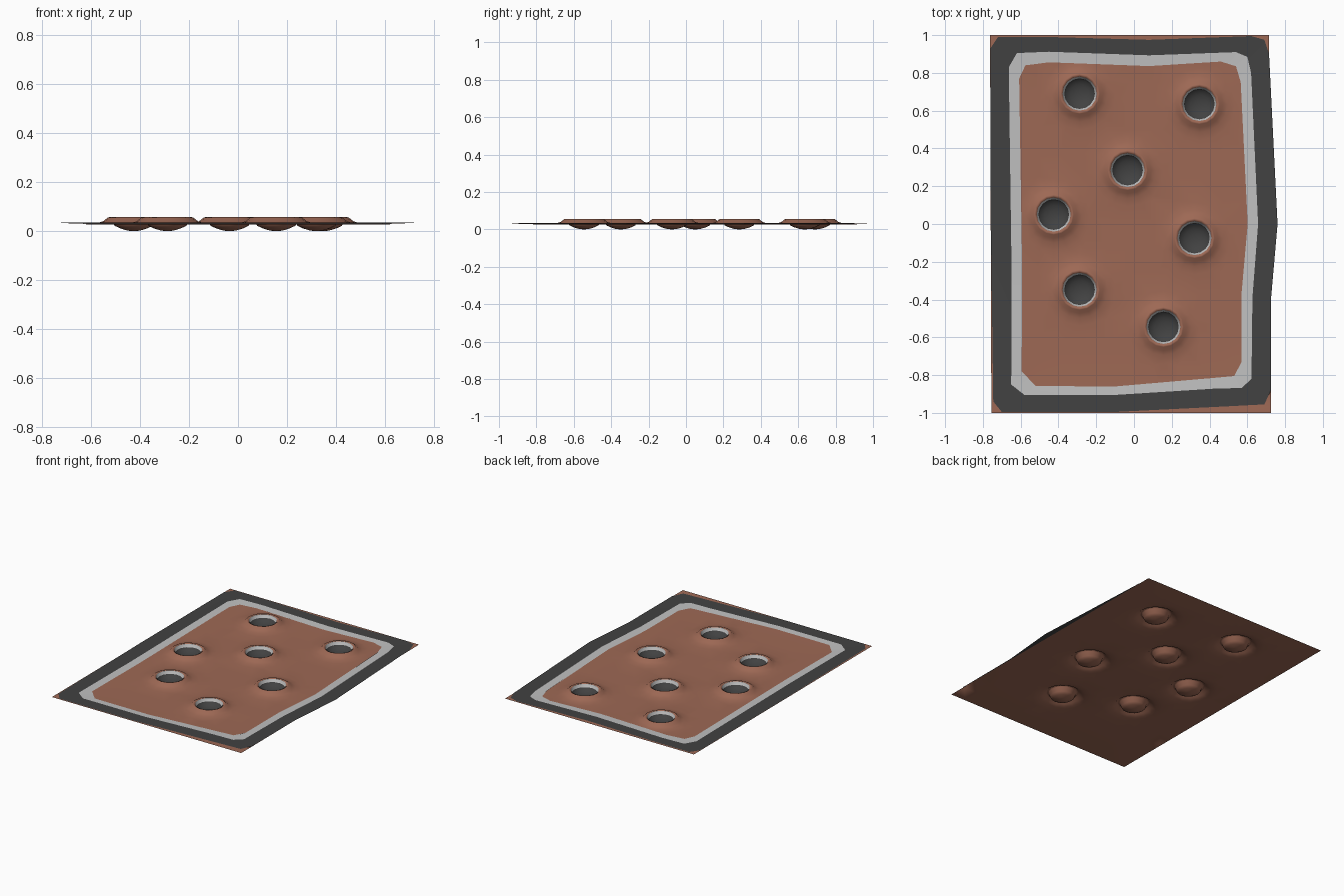
import bpy, math
from mathutils import Vector
from mathutils.geometry import delaunay_2d_cdt

if "Cube" in bpy.data.objects:
    bpy.data.objects.remove(bpy.data.objects["Cube"])

def material(name, rgb):
    m = bpy.data.materials.new(name)
    m.diffuse_color = (*rgb, 1)
    m.use_nodes = True
    m.node_tree.nodes["Principled BSDF"].inputs["Base Color"].default_value = m.diffuse_color
    return m

brown = material("clay brown", (0.34, 0.14, 0.09))
dark = material("charcoal", (0.054, 0.054, 0.054))
light = material("light grey", (0.53, 0.53, 0.53))

HOLES = [(-.288, .69), (.346, .635), (-.034, .285), (-.425, .05),
         (.32, -.075), (-.288, -.348), (.156, -.545)]
# crater section: radius, height
PROFILE = [(0, 0), (.025, .002), (.055, .011), (.078, .022), (.09, .05), (.099, .057),
           (.106, .055), (.125, .04), (.15, .032), (.19, .026)]
SEG = 16

def build(name, verts, faces, mats, rule=None):
    me = bpy.data.meshes.new(name)
    me.from_pydata(verts, [], faces)
    for m in mats:
        me.materials.append(m)
    for i, p in enumerate(me.polygons):
        p.use_smooth = True
        if rule:
            p.material_index = rule(i)
    ob = bpy.data.objects.new(name, me)
    bpy.context.collection.objects.link(ob)
    return ob

def height(x, y):
    r = min(math.hypot(x - a, y - b) for a, b in HOLES)
    for (r0, z0), (r1, z1) in zip(PROFILE, PROFILE[1:]):
        if r <= r1:
            return z0 + (z1 - z0) * (r - r0) / (r1 - r0)
    t = max((abs(x) - .56) / .18, (abs(y) - .75) / .25, 0)
    return .026 + .006 * min(t, 1)

# thin sheet with pushed-in craters
pts = []
for a, b in HOLES:
    pts.append(Vector((a, b)))
    for r, _ in PROFILE[1:]:
        pts += [Vector((a + r * math.cos(k * math.tau / SEG), b + r * math.sin(k * math.tau / SEG)))
                for k in range(SEG)]
N, M = 12, 16
for i in range(N + 1):
    for j in range(M + 1):
        v = j / M
        y = -1 + 2 * v
        x0, x1 = -.755 - .007 * v, .725 - .01 * v
        x = x0 + (x1 - x0) * i / N
        if min(math.hypot(x - a, y - b) for a, b in HOLES) > .21:
            pts.append(Vector((x, y)))
out = delaunay_2d_cdt(pts, [], [], 0, 1e-5)
build("clay_sheet", [(p.x, p.y, height(p.x, p.y)) for p in out[0]], out[2], [brown])

# painted border: charcoal outside, light grey inside
OUTER = [(-.76, .93), (-.72, .99), (-.45, .99), (.08, .975), (.62, .995), (.69, .975), (.715, .9), (.76, 0),
         (.725, -.4), (.725, -.88), (.69, -.955), (.5, -.965), (-.1, -.995), (-.7, -.995), (-.745, -.94), (-.758, 0)]
MIDDLE = [(-.663, .83), (-.62, .905), (-.45, .912), (.08, .893), (.54, .91), (.6, .885), (.62, .8), (.657, 0),
          (.627, -.39), (.622, -.82), (.57, -.868), (.42, -.872), (-.1, -.905), (-.58, -.905), (-.65, -.85), (-.648, -.25)]
INNER = [(-.608, .77), (-.575, .84), (-.45, .856), (.08, .836), (.46, .86), (.54, .835), (.565, .75), (.602, 0),
         (.57, -.36), (.57, -.73), (.53, -.805), (.42, -.815), (-.1, -.86), (-.52, -.858), (-.595, -.78), (-.592, -.25)]

def band(name, a, za, b, zb, mat):
    n = len(a)
    verts = [(x, y, za) for x, y in a] + [(x, y, zb) for x, y in b]
    faces = [(i, n + i, n + (i + 1) % n, (i + 1) % n)[::-1] for i in range(n)]
    build(name, verts, faces, [mat])

band("charcoal_border", OUTER, .0345, MIDDLE, .0335, dark)
band("light_grey_border", MIDDLE, .0335, INNER, .031, light)

# crater lining: light grey wall, charcoal floor
LINING = [(.090, .054), (.081, .034), (.074, .025), (.05, .013), (.022, .006)]
for h, (a, b) in enumerate(HOLES, 1):
    verts = [(a + r * math.cos(k * math.tau / SEG), b + r * math.sin(k * math.tau / SEG), z)
             for r, z in LINING for k in range(SEG)]
    faces = [(q * SEG + k, q * SEG + (k + 1) % SEG, (q + 1) * SEG + (k + 1) % SEG, (q + 1) * SEG + k)
             for q in range(len(LINING) - 1) for k in range(SEG)]
    faces.append(tuple((len(LINING) - 1) * SEG + k for k in range(SEG)))
    build(f"crater_lining_{h}", verts, faces, [light, dark], lambda i: 0 if i < SEG else 1)
